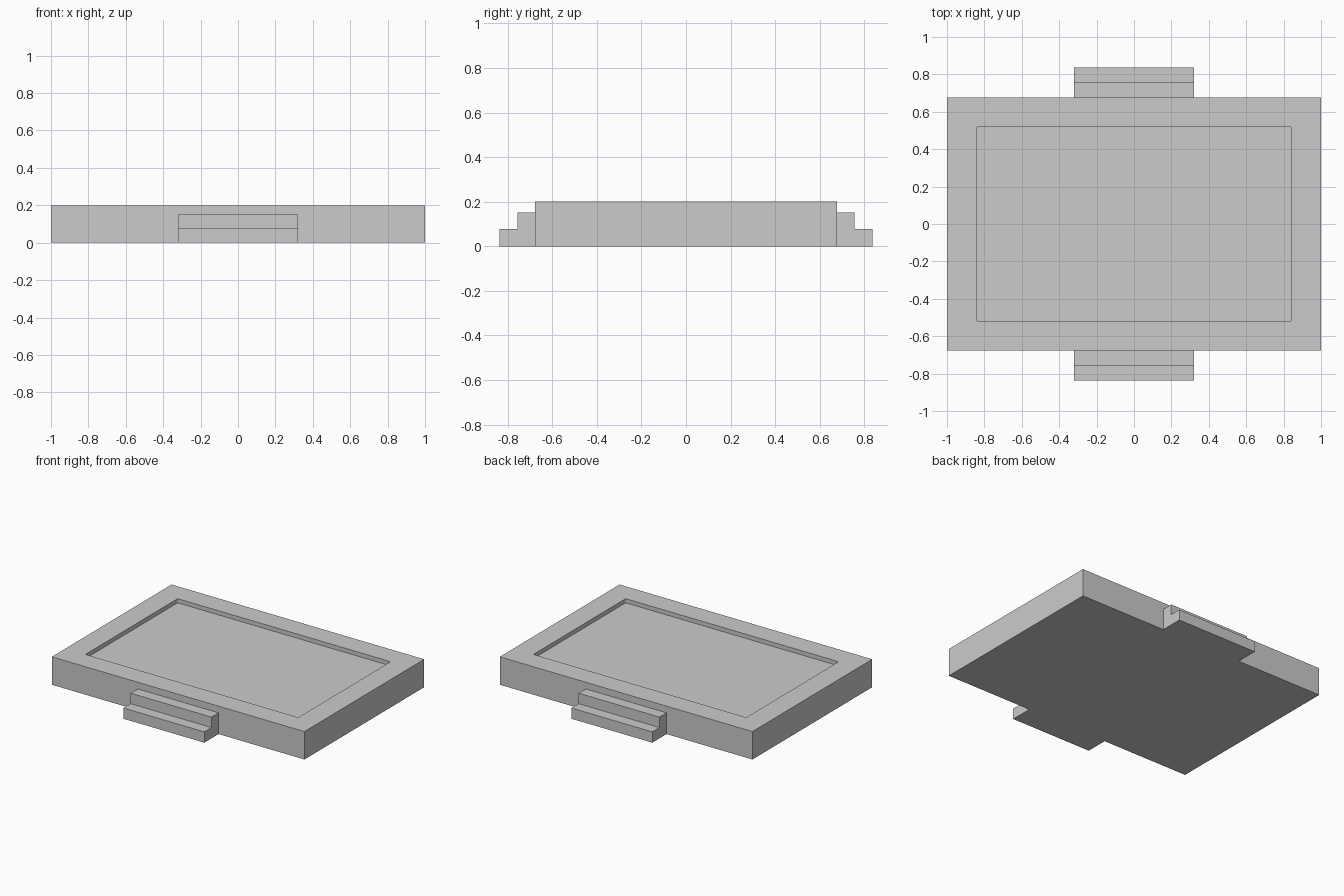
import bpy, bmesh
from mathutils import Vector

if "Cube" in bpy.data.objects:
    bpy.data.objects.remove(bpy.data.objects["Cube"])

HALF_X, HALF_Y, TOP = 1.0, 0.677, 0.2


def prism(name, points, direction):
    """Extrude a closed outline of 3D points along a direction."""
    bm = bmesh.new()
    face = bm.faces.new([bm.verts.new(p) for p in points])
    ext = bmesh.ops.extrude_face_region(bm, geom=[face])
    verts = [g for g in ext["geom"] if isinstance(g, bmesh.types.BMVert)]
    bmesh.ops.translate(bm, verts=verts, vec=Vector(direction))
    bmesh.ops.recalc_face_normals(bm, faces=bm.faces)
    mesh = bpy.data.meshes.new(name)
    bm.to_mesh(mesh)
    bm.free()
    obj = bpy.data.objects.new(name, mesh)
    bpy.context.collection.objects.link(obj)
    return obj


def rectangle(hx, hy, z):
    return [(-hx, -hy, z), (hx, -hy, z), (hx, hy, z), (-hx, hy, z)]


# Main slab
platform = prism("platform", rectangle(HALF_X, HALF_Y, 0), (0, 0, TOP))

# Shallow sunken floor with slightly rounded corners
cutter = prism("recess_cutter", rectangle(0.843, 0.522, TOP - 0.03), (0, 0, 0.1))
bm = bmesh.new()
bm.from_mesh(cutter.data)
upright = [e for e in bm.edges if abs(e.verts[0].co.z - e.verts[1].co.z) > 0.01]
bmesh.ops.bevel(bm, geom=upright, offset=0.012, segments=3, profile=0.5, affect='EDGES')
bm.to_mesh(cutter.data)
bm.free()
cutter.hide_render = True
cutter.hide_viewport = True
cut = platform.modifiers.new("recess", 'BOOLEAN')
cut.operation = 'DIFFERENCE'
cut.solver = 'EXACT'
cut.object = cutter

# Two-tread steps at front and back
profile = [(HALF_Y, 0), (0.838, 0), (0.838, 0.077), (0.757, 0.077), (0.757, 0.152), (HALF_Y, 0.152)]
for name, side in (("front_steps", -1), ("back_steps", 1)):
    prism(name, [(-0.32, side * y, z) for y, z in profile], (0.64, 0, 0))
